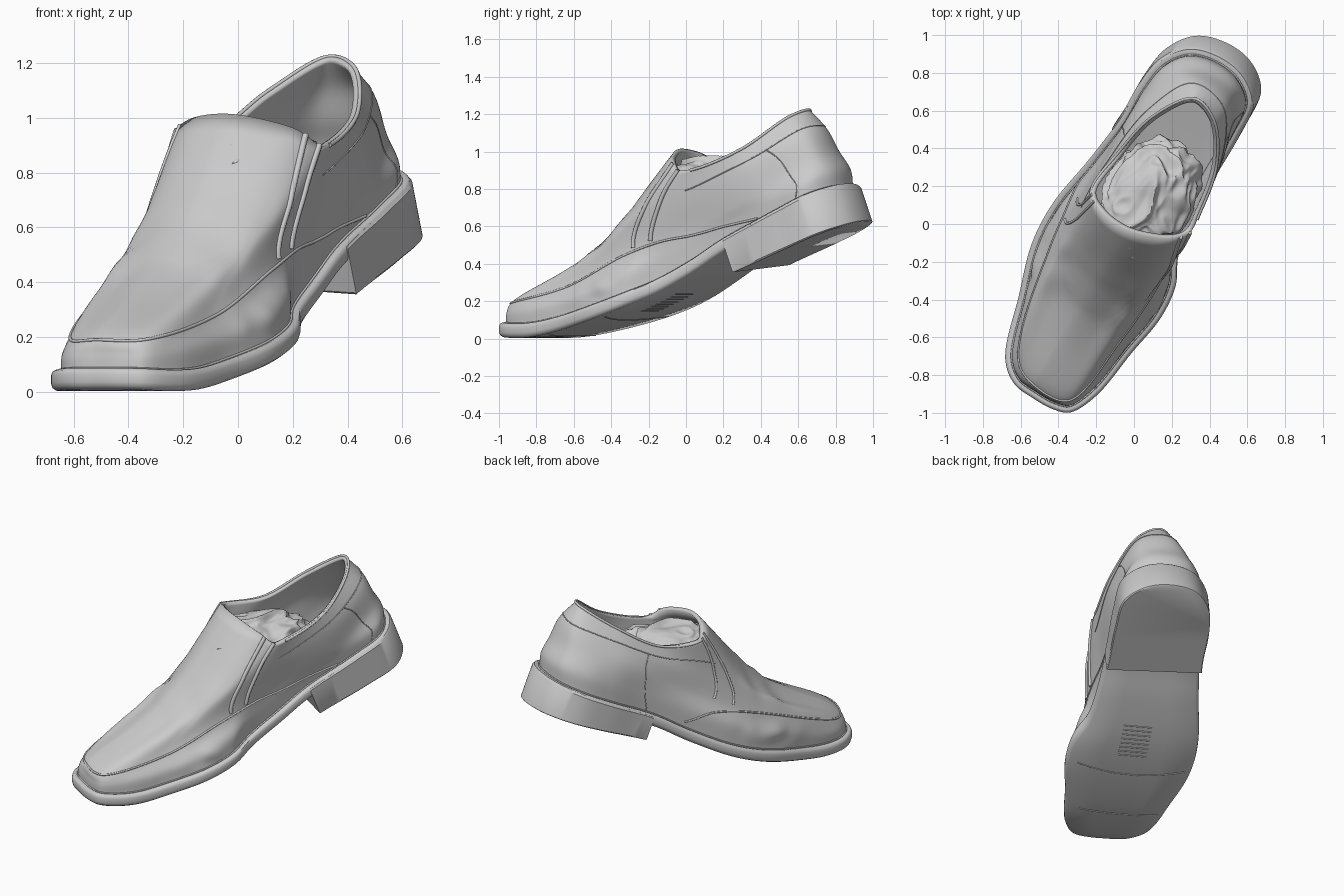
import bpy, bmesh, math
from mathutils import Vector, noise

if "Cube" in bpy.data.objects:
    bpy.data.objects.remove(bpy.data.objects["Cube"])

U, V = Vector((0.5, 0.866, 0)), Vector((0.866, -0.5, 0))   # along shoe / across shoe
N = 192                                                    # points round each loop


def spline(pts, n, closed):
    """Centripetal spline through pts, n samples per segment."""
    P, out = [Vector(p) for p in pts], []
    m = len(P)
    for i in range(m if closed else m - 1):
        p1, p2 = P[i], P[(i + 1) % m]
        p0 = P[i - 1] if closed or i else 2 * p1 - p2
        p3 = P[(i + 2) % m] if closed or i < m - 2 else 2 * p2 - p1
        a, b, c = (max((q - p).length, 1e-5) ** 0.5 for p, q in ((p0, p1), (p1, p2), (p2, p3)))
        m1 = ((p1 - p0) / a - (p2 - p0) / (a + b) + (p2 - p1) / b) * b
        m2 = ((p2 - p1) / b - (p3 - p1) / (b + c) + (p3 - p2) / c) * b
        for k in range(n):
            t = k / n
            t2, t3 = t * t, t ** 3
            out.append((2*t3 - 3*t2 + 1) * p1 + (t3 - 2*t2 + t) * m1 + (3*t2 - 2*t3) * p2 + (t3 - t2) * m2)
    if not closed:
        out.append(P[-1])
    return out


def finish(name, bm, angle=50):
    me = bpy.data.meshes.new(name)
    bm.to_mesh(me)
    bm.free()
    ob = bpy.data.objects.new(name, me)
    bpy.context.collection.objects.link(ob)
    bpy.ops.object.select_all(action='DESELECT')
    ob.select_set(True)
    bpy.context.view_layer.objects.active = ob
    bpy.ops.object.shade_smooth_by_angle(angle=math.radians(angle))
    return ob


def loft(name, rings, caps=False, angle=50):
    bm = bmesh.new()
    R = [[bm.verts.new(p) for p in r] for r in rings]
    n = len(R[0])
    for a, b in zip(R, R[1:]):
        for i in range(n):
            j = (i + 1) % n
            bm.faces.new((a[i], a[j], b[j], b[i]))
    if caps:
        bm.faces.new(R[0][::-1])
        bm.faces.new(R[-1])
        bmesh.ops.recalc_face_normals(bm, faces=bm.faces)
    return finish(name, bm, angle)


def tube(name, pts, r, cyclic=False):
    cu = bpy.data.curves.new(name, 'CURVE')
    cu.dimensions = '3D'
    cu.bevel_depth, cu.bevel_resolution, cu.use_fill_caps = r, 2, True
    sp = cu.splines.new('POLY')
    sp.points.add(len(pts) - 1)
    for q, p in zip(sp.points, pts):
        q.co = (*p, 1)
    sp.use_cyclic_u = cyclic
    sp.use_smooth = True
    ob = bpy.data.objects.new(name, cu)
    bpy.context.collection.objects.link(ob)


# height of the sole's upper face along the shoe
rise = spline([(-1.1, .09), (-.9, .08), (-.74, .092), (-.43, .165), (-.14, .265), (.15, .41),
               (.35, .53), (.6, .65), (.95, .815), (1.1, .88)], 12, False)


def ztop(s):
    for a, b in zip(rise, rise[1:]):
        if s <= b.x:
            return a.y + (b.y - a.y) * (s - a.x) / (b.x - a.x)
    return rise[-1].y


# sole outline, from the toe round the right side and heel
outline = spline([(-.53, -.925), (-.435, -.978), (-.34, -.998), (-.2, -.91), (-.01, -.68), (.14, -.5),
                  (.22, -.33), (.235, -.17), (.3, 0), (.41, .22), (.55, .46), (.63, .64),
                  (.575, .79), (.45, .89), (.29, .93), (.14, .87), (.03, .74), (-.08, .55),
                  (-.24, .34), (-.43, .11), (-.54, -.1), (-.61, -.38), (-.682, -.71), (-.635, -.845)],
                 N // 24, True)


def ring(inset, dz, pull=0.0):
    """Sole outline moved inwards (or pulled to the centre line), at dz from the sole top."""
    out = []
    for i, p in enumerate(outline):
        d = (outline[(i + 1) % N] - outline[i - 1]).normalized()
        q = Vector((p.x - d.y * inset, p.y + d.x * inset, 0))
        s, t = q.dot(U), q.dot(V)
        s += (max(-.9, min(.85, s)) - s) * pull
        t += (-.04 - t) * pull
        q = U * s + V * t
        q.z = ztop(s) + dz
        out.append(q)
    return out


# sole with a rounded edge
H = -.077
loft("sole", [ring(.03, H, 1), ring(.03, H, .5), ring(.02, H), ring(.005, H + .01), ring(0, H + .025),
              ring(0, -.022), ring(.005, -.007), ring(.018, 0), ring(.04, -.004), ring(.05, -.004, .5),
              ring(.05, -.004, 1)])

# heel block: rear of the outline dropped to a tilted plane
top = [p for p in ring(-.004, -.008) if p.dot(U) > .345]
mid = sum(top, Vector()) / len(top)


def heel_ring(f, shrink):
    out = []
    for p in top:
        plane = .352 + .14 * (p.x - .4) + .368 * (p.y - .25)
        d = (p.z - plane) / 1.07 * f
        q = p + (mid - p).normalized() * shrink
        out.append(Vector((q.x, q.y, p.z)) + U * (.36 * d) - Vector((0, 0, .93 * d)))
    return out


loft("heel", [heel_ring(1, .008), heel_ring(.97, 0), heel_ring(.06, 0), heel_ring(0, .01)], True, 35)

# control loops of the upper: apron/bulge level, middle level, collar
apron = [(-.515, -.865, .19), (-.345, -.935, .19), (-.08, -.63, .28), (.13, -.32, .45), (.275, 0, .58),
         (.50, .43, .80), (.525, .70, .97), (.29, .82, 1.0), (.05, .66, .92), (-.17, .33, .68),
         (-.435, -.1, .42), (-.61, -.73, .19)]
middle = [(-.27, -.43, .49), (-.13, -.49, .47), (.07, -.36, .59), (.22, -.18, .72), (.315, .02, .75),
          (.475, .36, .92), (.485, .64, 1.10), (.31, .755, 1.12), (.07, .62, 1.0), (-.14, .35, .82),
          (-.305, .05, .70), (-.385, -.28, .485)]
collar = [(-.04, -.03, 1.015), (.11, -.07, .99), (.22, -.075, .955), (.30, -.04, .90), (.35, .06, .915),
          (.435, .30, 1.02), (.42, .55, 1.19), (.325, .66, 1.225), (.11, .575, 1.10), (-.08, .38, .955),
          (-.225, .175, .955), (-.165, .06, 1.0)]
A = ring(.036, -.004)
B, C, D = (spline(l, N // 12, True) for l in (apron, middle, collar))
A2 = [a.lerp(b, .2) + Vector((0, 0, (b.z - a.z) * .3)) for a, b in zip(A, B)]
A2 = [p + (p - Vector((*(U * p.dot(U) - V * .04).xy, p.z))).normalized() * .004 for p in A2]
SUB = 9
cols = [spline(c, SUB, False) for c in zip(A, A2, B, C, D)]
grid = [[c[l] for c in cols] for l in range(4 * SUB + 1)]

# flex creases on the vamp and soft dents on the sides
for l, row in enumerate(grid):
    for p in row:
        s, lev = p.dot(U), l / SUB
        flex = math.exp(-((s + .40) / .18) ** 2)
        if lev > 2:
            p.z += flex * math.sin(math.pi * (lev - 2) / 2) * (.008 * math.sin(36 * s + 3 * noise.noise(p * 3))
                                                                + .006 * noise.noise(p * 5))
        else:
            side = 1 if p.dot(V) > -.04 else -1
            p += V * side * flex * math.sin(math.pi * lev / 2) * .022 * noise.noise(p * 9)

upper = loft("upper", grid, angle=75)
sol = upper.modifiers.new("thickness", 'SOLIDIFY')
sol.thickness, sol.offset = .026, -1


def at(key, level):
    """Point on the upper: key 0-12 round the shoe, level 0 (welt) to 4 (collar)."""
    x, y = (key % 12) * N / 12, min(max(level, 0) * SUB, 4 * SUB - 1e-4)
    i, j = int(x), int(y)
    lo = grid[j][i % N].lerp(grid[j][(i + 1) % N], x - i)
    hi = grid[j + 1][i % N].lerp(grid[j + 1][(i + 1) % N], x - i)
    return lo.lerp(hi, y - j)


def seam(name, path, r):
    tube(name, [at(*p) for p in spline(path, 16, False)], r)


# raised seams following the upper
seam("apron_seam", [(9.0, .3), (9.4, 1.4), (10, 2), (11, 2), (12, 2), (13, 2), (14, 2), (15, 2),
                    (15.7, 1.9), (16.3, 1.2), (16.8, .2)], .006)
for n, (a, b) in enumerate(((2.3, 3.1), (2.95, 3.4))):
    seam(f"right_gore_ridge_{n}", [(a, 4), (a * .4 + b * .6, 3), (b, 2.1)], .012)
for n, (a, b) in enumerate(((10.45, 9.75), (10.15, 9.5))):
    seam(f"left_gore_ridge_{n}", [(a, 4), ((a + b) / 2, 3), (b, 2.1)], .008)
seam("right_counter_seam", [(5.3, 3.3), (5.4, 2.5), (5.4, 1.5), (5.3, .1)], .003)
seam("left_counter_seam", [(8.6, 3.3), (8.5, 2.5), (8.5, 1.5), (8.55, .1)], .003)
seam("collar_seam", [(3.8, 3.3), (4.5, 3.4), (5.4, 3.3), (6.2, 3.2), (7, 3.1), (7.8, 3.2), (8.5, 3.3),
                     (9.3, 3.4), (10, 3.3)], .003)
seam("collar_binding", [(3.7, 3.97), (5, 3.97), (6, 3.97), (7, 3.97), (8, 3.97), (9, 3.97), (10.2, 3.97)], .008)
tube("welt_bead", ring(.034, 0), .005, True)

# crumpled paper filling the opening
bm = bmesh.new()
bmesh.ops.create_icosphere(bm, subdivisions=6, radius=1)
for v in bm.verts:
    n = v.co.copy()
    w = n + .25 * noise.noise_vector(n * 1.5)
    fold = abs(noise.noise(w * 1.7)) * .30 + abs(noise.noise(w * 3.2 + Vector((7, 3, 1)))) * .14
    q = n * (1.07 - fold)
    v.co = Vector((.08, .14, .77)) + U * q.x * .35 + V * q.y * .24 + Vector((0, 0, q.z * .20 - q.x * .01))
finish("paper_stuffing", bm, 60)


# tread marks under the sole
def cross_bar(name, s, t0, t1, bow, r):
    pts = []
    for k in range(13):
        f = k / 12
        ss = s + bow * (1 - (2 * f - 1) ** 2)
        p = U * ss + V * (t0 + (t1 - t0) * f)
        p.z = ztop(ss) + H
        pts.append(p)
    tube(name, pts, r)


for n in range(8):
    cross_bar(f"tread_rib_{n}", -.24 + .03 * n, -.12, .06, 0, .004)
cross_bar("ball_tread_line", -.33, -.38, .3, -.06, .004)
cross_bar("toe_tread_line", -.72, -.28, .22, -.02, .004)
